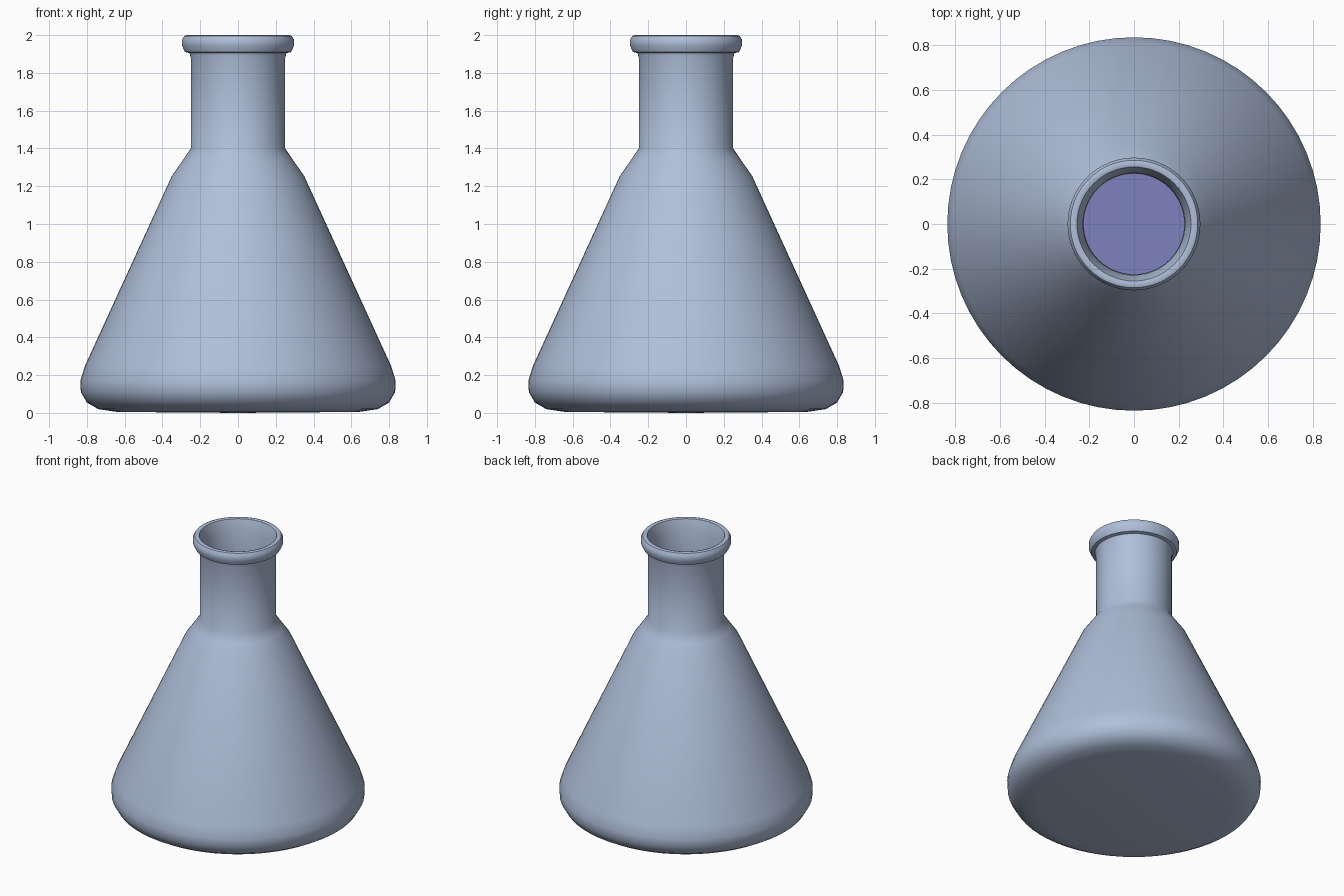
import bpy, bmesh, math

cube = bpy.data.objects.get("Cube")
if cube:
    bpy.data.objects.remove(cube, do_unlink=True)

SEGMENTS = 64


def material(name, rgb):
    mat = bpy.data.materials.new(name)
    mat.use_nodes = True
    mat.diffuse_color = (*rgb, 1)
    mat.node_tree.nodes["Principled BSDF"].inputs["Base Color"].default_value = (*rgb, 1)
    return mat


def lathe(name, profile, mat, angle):
    """Spin an (radius, height) profile that starts and ends on the axis."""
    bm = bmesh.new()
    verts = [bm.verts.new((r, 0, z)) for r, z in profile]
    edges = [bm.edges.new(pair) for pair in zip(verts, verts[1:])]
    bmesh.ops.spin(bm, geom=verts + edges, cent=(0, 0, 0), axis=(0, 0, 1),
                   angle=math.tau, steps=SEGMENTS, use_duplicate=False)
    bmesh.ops.remove_doubles(bm, verts=bm.verts, dist=0.0001)
    bmesh.ops.recalc_face_normals(bm, faces=bm.faces)
    mesh = bpy.data.meshes.new(name)
    bm.to_mesh(mesh)
    bm.free()
    mesh.materials.append(mat)
    obj = bpy.data.objects.new(name, mesh)
    bpy.context.collection.objects.link(obj)
    bpy.ops.object.select_all(action="DESELECT")
    obj.select_set(True)
    bpy.context.view_layer.objects.active = obj
    bpy.ops.object.shade_smooth_by_angle(angle=math.radians(angle))
    return obj


glass = material("pale blue glass", (0.43, 0.52, 0.70))
purple = material("purple liquid", (0.205, 0.225, 0.52))

# Outer wall from the base up to the neck
outer = [(0, 0), (0.64, 0.005), (0.74, 0.02), (0.80, 0.055), (0.832, 0.11),
         (0.835, 0.17), (0.81, 0.25), (0.35, 1.255), (0.29, 1.34), (0.25, 1.40),
         (0.25, 1.88), (0.257, 1.905)]
# Rolled lip and funnel mouth
lip = [(0.28, 1.91), (0.297, 1.945), (0.297, 1.975), (0.285, 1.995),
       (0.27, 2.0), (0.255, 1.995), (0.228, 1.91)]
# Inner wall back down to the floor
inner = [(0.225, 1.40), (0.32, 1.25), (0.78, 0.25), (0.80, 0.17),
         (0.77, 0.08), (0.64, 0.04), (0, 0.035)]
lathe("flask", outer + lip + inner, glass, 40)

# Liquid filling the lower part of the cone
liquid = [(0, 0.045), (0.63, 0.05), (0.76, 0.09), (0.79, 0.17),
          (0.77, 0.25), (0.61, 0.60), (0, 0.60)]
lathe("liquid", liquid, purple, 40)
